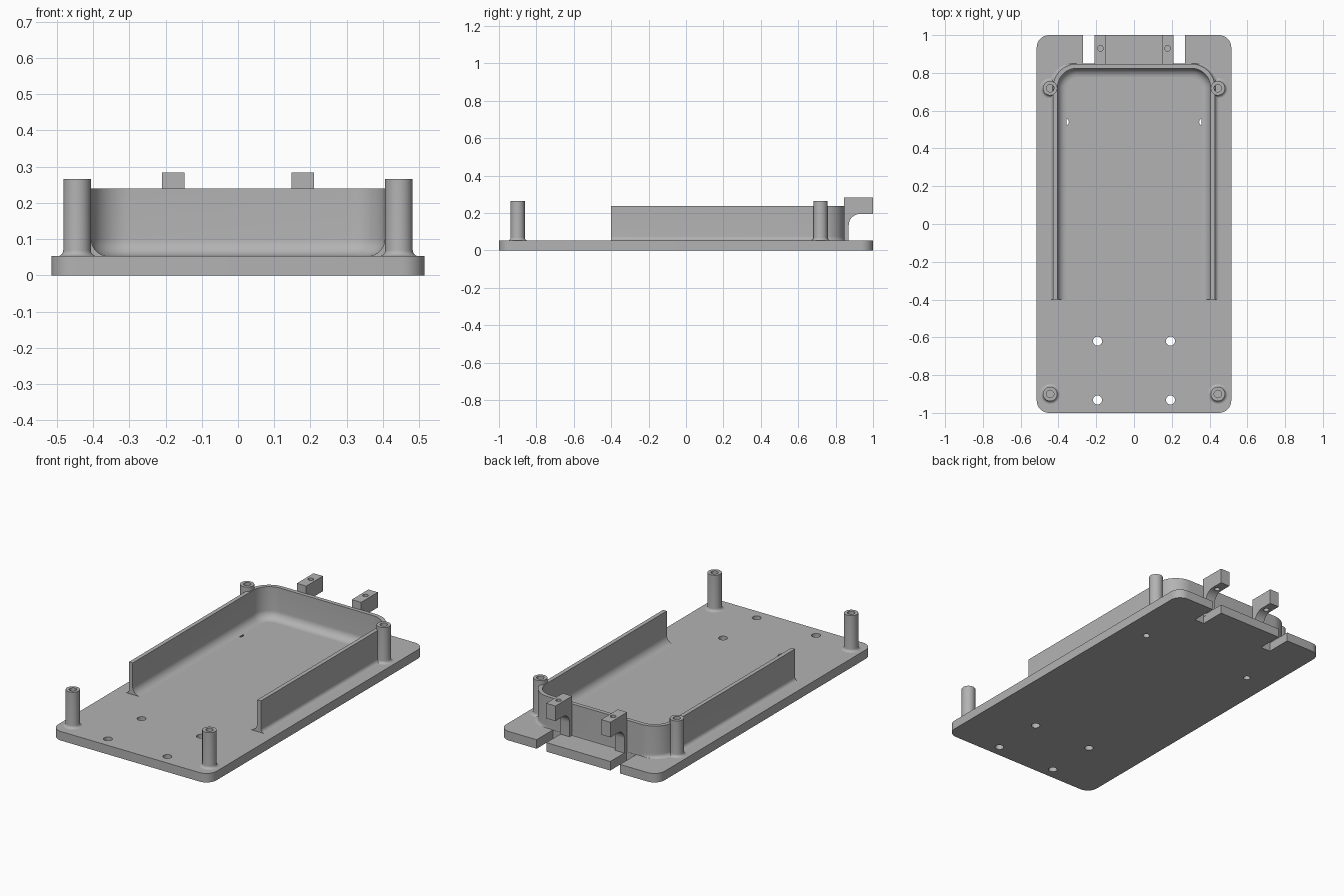
import bpy, bmesh
from math import sin, cos, pi, radians

cube = bpy.data.objects.get("Cube")
if cube:
    bpy.data.objects.remove(cube, do_unlink=True)

GREY = (0.45, 0.45, 0.45, 1)
grey = bpy.data.materials.new("grey plastic")
grey.use_nodes = True
grey.diffuse_color = GREY
grey.node_tree.nodes["Principled BSDF"].inputs["Base Color"].default_value = GREY

TOP = 0.053          # upper face of the base plate


def make_object(name, bm):
    bmesh.ops.recalc_face_normals(bm, faces=bm.faces)
    mesh = bpy.data.meshes.new(name)
    bm.to_mesh(mesh)
    bm.free()
    mesh.materials.append(grey)
    obj = bpy.data.objects.new(name, mesh)
    bpy.context.collection.objects.link(obj)
    return obj


def prism(name, outline, direction):
    """Extrude a closed outline of 3D points along a direction."""
    bm = bmesh.new()
    face = bm.faces.new([bm.verts.new(p) for p in outline])
    ext = bmesh.ops.extrude_face_region(bm, geom=[face])
    moved = [v for v in ext["geom"] if isinstance(v, bmesh.types.BMVert)]
    bmesh.ops.translate(bm, verts=moved, vec=direction)
    return make_object(name, bm)


def arc(cx, cy, r, start, end, steps=8):
    angles = [radians(start + (end - start) * i / steps) for i in range(steps + 1)]
    return [(cx + r * cos(a), cy + r * sin(a)) for a in angles]


def box(name, x0, x1, y0, y1, z0, z1):
    return prism(name, [(x0, y0, z0), (x1, y0, z0), (x1, y1, z0), (x0, y1, z0)],
                 (0, 0, z1 - z0))


def drill(x, y, r):
    ring = arc(x, y, r, 0, 360, 32)[:-1]
    return prism("drill", [(px, py, -0.1) for px, py in ring], (0, 0, 0.6))


def cut(obj, cutters):
    bpy.context.view_layer.objects.active = obj
    for cutter in cutters:
        cutter.hide_render = True
        mod = obj.modifiers.new("cut", 'BOOLEAN')
        mod.operation = 'DIFFERENCE'
        mod.solver = 'EXACT'
        mod.object = cutter
        bpy.ops.object.modifier_apply(modifier=mod.name)
        bpy.data.objects.remove(cutter, do_unlink=True)


def smooth(obj):
    bpy.ops.object.select_all(action='DESELECT')
    obj.select_set(True)
    bpy.context.view_layer.objects.active = obj
    bpy.ops.object.shade_smooth_by_angle(angle=radians(35))


# Base plate with rounded corners, screw holes and two rear notches
hx, hy, r = 0.515, 1.0, 0.065
outline = (arc(hx - r, hy - r, r, 0, 90) + arc(r - hx, hy - r, r, 90, 180)
           + arc(r - hx, r - hy, r, 180, 270) + arc(hx - r, r - hy, r, 270, 360))
plate = prism("base_plate", [(x, y, 0) for x, y in outline], (0, 0, TOP))
cutters = []
for side in (-1, 1):
    x0, x1 = sorted((side * 0.208, side * 0.271))
    cutters.append(box("notch", x0, x1, 0.85, 1.1, -0.1, 0.2))
    cutters += [drill(side * 0.364, 0.54, 0.019),
                drill(side * 0.193, -0.62, 0.024),
                drill(side * 0.193, -0.932, 0.024)]
cut(plate, cutters)
smooth(plate)

# U-shaped wall: a filleted section swept round the two rear corners
INNER, OUTER, WALL_TOP = 0.102, 0.126, 0.239
CX, CY, FRONT_Y = 0.303, 0.722, -0.4


def wall_section(angle):
    flare = 0.022 * max(abs(cos(angle)), 0.01)     # outer fillet fades at the back
    inside = arc(INNER - 0.047, TOP + 0.047, 0.047, -90, 0)
    outside = [(OUTER + flare * (1 - cos(t)), TOP + 0.022 * (1 - sin(t)))
               for t in [pi / 2 * i / 8 for i in range(9)]]
    return ([(INNER - 0.047, TOP - 0.01)] + inside
            + [(INNER, WALL_TOP), (OUTER, WALL_TOP)] + outside
            + [(OUTER + flare, TOP - 0.01)])


path = [(CX, FRONT_Y, 0)]
path += [(CX, CY, pi / 2 * i / 14) for i in range(15)]
path += [(-CX, CY, pi / 2 + pi / 2 * i / 14) for i in range(15)]
path += [(-CX, FRONT_Y, pi)]
bm = bmesh.new()
rings = [[bm.verts.new((x + d * cos(a), y + d * sin(a), z)) for d, z in wall_section(a)]
         for x, y, a in path]
for ra, rb in zip(rings, rings[1:]):
    for i in range(len(ra)):
        j = (i + 1) % len(ra)
        bm.faces.new((ra[i], ra[j], rb[j], rb[i]))
bm.faces.new(rings[0])
bm.faces.new(rings[-1])
smooth(make_object("tray_wall", bm))


# Hollow screw posts with a small fillet at the foot
def post(name, x, y):
    radius, bore, top, foot = 0.038, 0.02, 0.265, 0.016
    fillet = [(radius + foot * (1 - sin(t)), TOP + foot * (1 - cos(t)))
              for t in [pi / 2 * i / 6 for i in range(7)]]
    profile = ([(radius + foot, TOP - 0.01)] + fillet
               + [(radius, top), (bore, top), (bore, TOP + 0.01), (0, TOP + 0.01)])
    bm = bmesh.new()
    verts = [bm.verts.new((d, 0, z)) for d, z in profile]
    edges = [bm.edges.new(pair) for pair in zip(verts, verts[1:])]
    bmesh.ops.spin(bm, geom=verts + edges, cent=(0, 0, 0), axis=(0, 0, 1),
                   angle=2 * pi, steps=32)
    bmesh.ops.remove_doubles(bm, verts=bm.verts, dist=0.0001)
    obj = make_object(name, bm)
    obj.location = (x, y, 0)
    smooth(obj)


for side, label in ((1, "left"), (-1, "right")):
    post("front_post_" + label, side * 0.444, -0.9)
    post("rear_post_" + label, side * 0.444, 0.719)

    # Rear bracket: a thin column curving out into a drilled block
    curve = arc(0.93, 0.135, 0.06, 180, 90)
    side_view = ([(0.84, TOP - 0.01), (0.87, TOP - 0.01)] + curve
                 + [(1.0, 0.195), (1.0, 0.284), (0.845, 0.284), (0.845, 0.238), (0.84, 0.238)])
    x0 = 0.148 if side > 0 else -0.209
    bracket = prism("rear_bracket_" + label, [(x0, y, z) for y, z in side_view], (0.061, 0, 0))
    cut(bracket, [drill(side * 0.178, 0.93, 0.015)])
    smooth(bracket)
